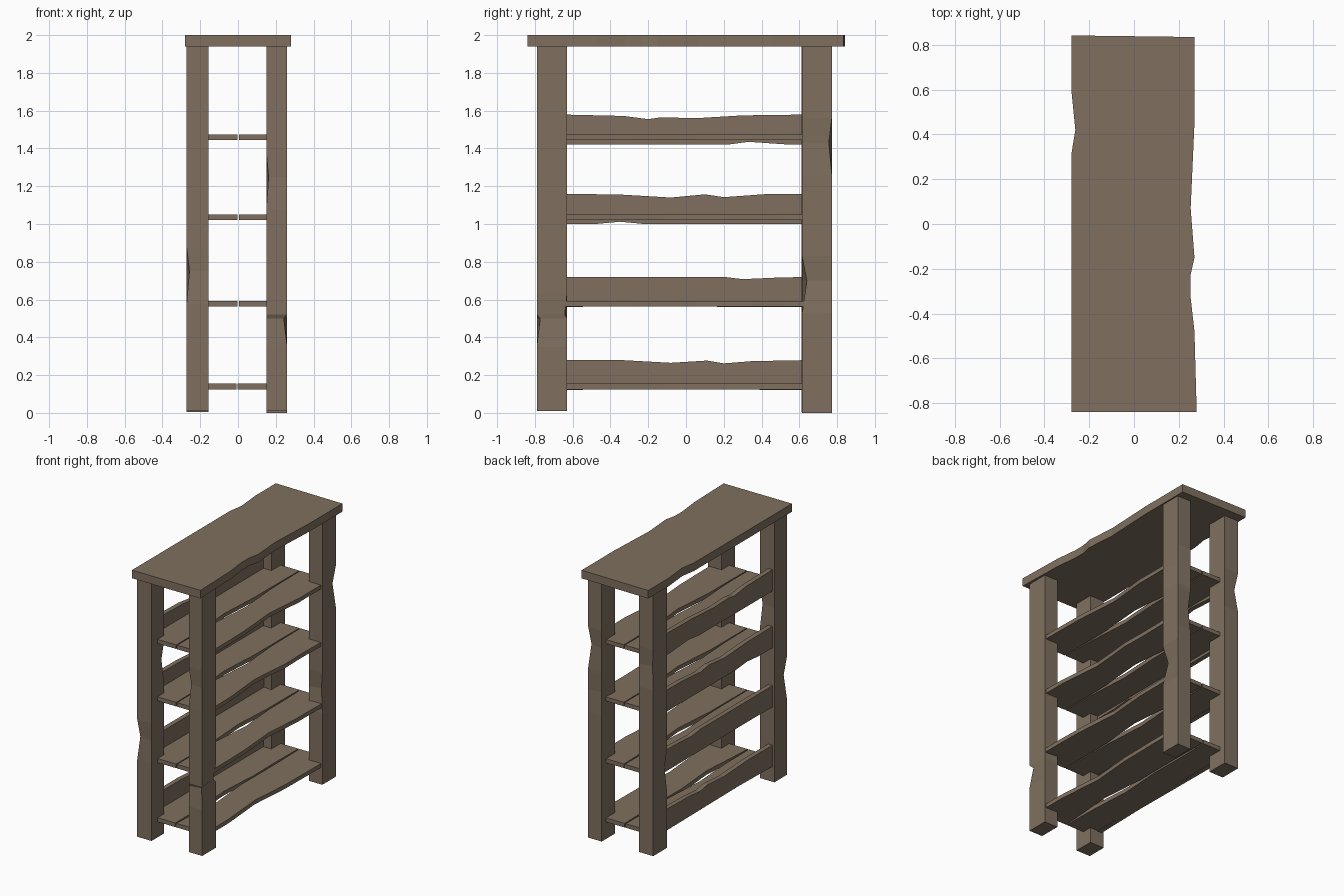
import bpy, bmesh, random

if "Cube" in bpy.data.objects:
    bpy.data.objects.remove(bpy.data.objects["Cube"])

random.seed(4)
wood = bpy.data.materials.new("weathered brown wood")
wood.diffuse_color = (0.215, 0.163, 0.115, 1)
wood.use_nodes = True
wood.node_tree.nodes["Principled BSDF"].inputs["Base Color"].default_value = wood.diffuse_color


def finish(name, bm):
    bmesh.ops.recalc_face_normals(bm, faces=bm.faces[:])
    mesh = bpy.data.meshes.new(name)
    bm.to_mesh(mesh)
    bm.free()
    mesh.materials.append(wood)
    obj = bpy.data.objects.new(name, mesh)
    bpy.context.collection.objects.link(obj)
    return obj


def board(name, outline, lo, hi, upright=False):
    """Extrude an outline: (x, y) along z, or (y, z) along x when upright."""
    bm = bmesh.new()

    def ring(h):
        return [bm.verts.new((h, a, b) if upright else (a, b, h)) for a, b in outline]
    low, top = ring(lo), ring(hi)
    n = len(outline)
    bm.faces.new(low[::-1])
    bm.faces.new(top)
    for i in range(n):
        j = (i + 1) % n
        bm.faces.new((low[i], low[j], top[j], top[i]))
    return finish(name, bm)


def post(name, x0, x1, y0, y1, z0, chips):
    """Square post; chips = (height, corner index, depth) knocked off edges."""
    bm = bmesh.new()
    cx, cy = (x0 + x1) / 2, (y0 + y1) / 2
    heights = sorted({z0, 1.94} | {c[0] + d for c in chips for d in (-.17, 0, .13)})
    heights = [h for h in heights if z0 <= h <= 1.94]
    rings = []
    for z in heights:
        ring = []
        for k, (x, y) in enumerate(((x0, y0), (x1, y0), (x1, y1), (x0, y1))):
            for cz, corner, depth in chips:
                if corner == k and abs(cz - z) < 0.001:
                    x += depth if x < cx else -depth
                    y += depth if y < cy else -depth
            ring.append(bm.verts.new((x, y, z)))
        rings.append(ring)
    bm.faces.new(rings[0][::-1])
    bm.faces.new(rings[-1])
    for a, b in zip(rings, rings[1:]):
        for i in range(4):
            j = (i + 1) % 4
            bm.faces.new((a[i], a[j], b[j], b[i]))
    return finish(name, bm)


# Top slab with chipped long edges
board("top_slab", [(-.28, -.84), (.28, -.84), (.27, -.48), (.252, -.32), (.252, -.23),
                   (.27, -.15), (.253, .07), (.27, .45), (.27, .835), (-.28, .842),
                   (-.28, .6), (-.262, .42), (-.28, .31)], 1.94, 2.0)

# Four corner posts
post("front_left_post", -.272, -.155, -.79, -.645, .01, [(.75, 0, .015), (1.3, 2, .012)])
post("front_right_post", .15, .26, -.79, -.63, .01, [(.5, 1, .018), (.52, 2, .012), (1.25, 0, .012)])
post("back_right_post", .15, .26, .615, .772, .0, [(.7, 1, .025), (1.43, 2, .016), (1.1, 3, .01)])
post("back_left_post", -.272, -.155, .612, .772, .005, [(1.4, 3, .018), (.6, 0, .012)])

# Shelves: two rough planks each with a ragged gap between
ys = (-.46, -.28, -.12, .05, .2, .36, .5)
for n, z in enumerate((.125, .563, 1.02, 1.445)):
    def rough(scale):
        c = random.choice((1, 2, 3, 4))
        return [scale * (1 if i == c else .55 if abs(i - c) == 1 else random.random() * .2)
                for i in range(len(ys))]
    outer, inner_r, inner_l = rough(.03), rough(.03), rough(.022)
    gap = -.005 if n == 0 else .002
    board(f"shelf_{n+1}_right_plank",
          [(.25, -.72)] + [(.25 - d, y) for d, y in zip(outer, ys)] + [(.25, .72), (gap + .003, .72)]
          + [(gap + .003 + d, y) for d, y in zip(inner_r[::-1], ys[::-1])] + [(gap + .003, -.72)],
          z, z + .03)
    board(f"shelf_{n+1}_left_plank",
          [(-.25, -.72), (gap - .004, -.72)] + [(gap - .004 - d, y) for d, y in zip(inner_l, ys)]
          + [(gap - .004, .72), (-.25, .72)], z, z + .03)

# Upright boards along the left long side: (base, top, top edge dips, bottom edge bumps)
rails = [
    (.12, .28, [(-.35, 0), (-.08, -.015), (.11, -.003), (.2, -.018), (.35, -.006)], [(-.25, .008)]),
    (.56, .72, [(.2, 0), (.3, -.012), (.5, -.003)], [(-.4, .004)]),
    (1.0, 1.16, [(-.35, -.004), (-.08, -.02), (.1, -.003), (.2, -.018), (.42, -.002)],
     [(-.48, 0), (-.35, .012), (-.22, 0)]),
    (1.42, 1.58, [(-.33, -.008), (-.2, -.025), (-.13, -.015), (.05, -.02), (.3, -.005)],
     [(.22, 0), (.33, .015), (.55, 0)]),
]
for n, (z0, z1, dips, bumps) in enumerate(rails):
    outline = [(-.68, z0)] + [(y, z0 + d) for y, d in bumps] + [(.68, z0), (.68, z1)]
    outline += [(y, z1 + d) for y, d in dips[::-1]] + [(-.68, z1)]
    board(f"side_rail_{n+1}", outline, -.255, -.22, upright=True)
